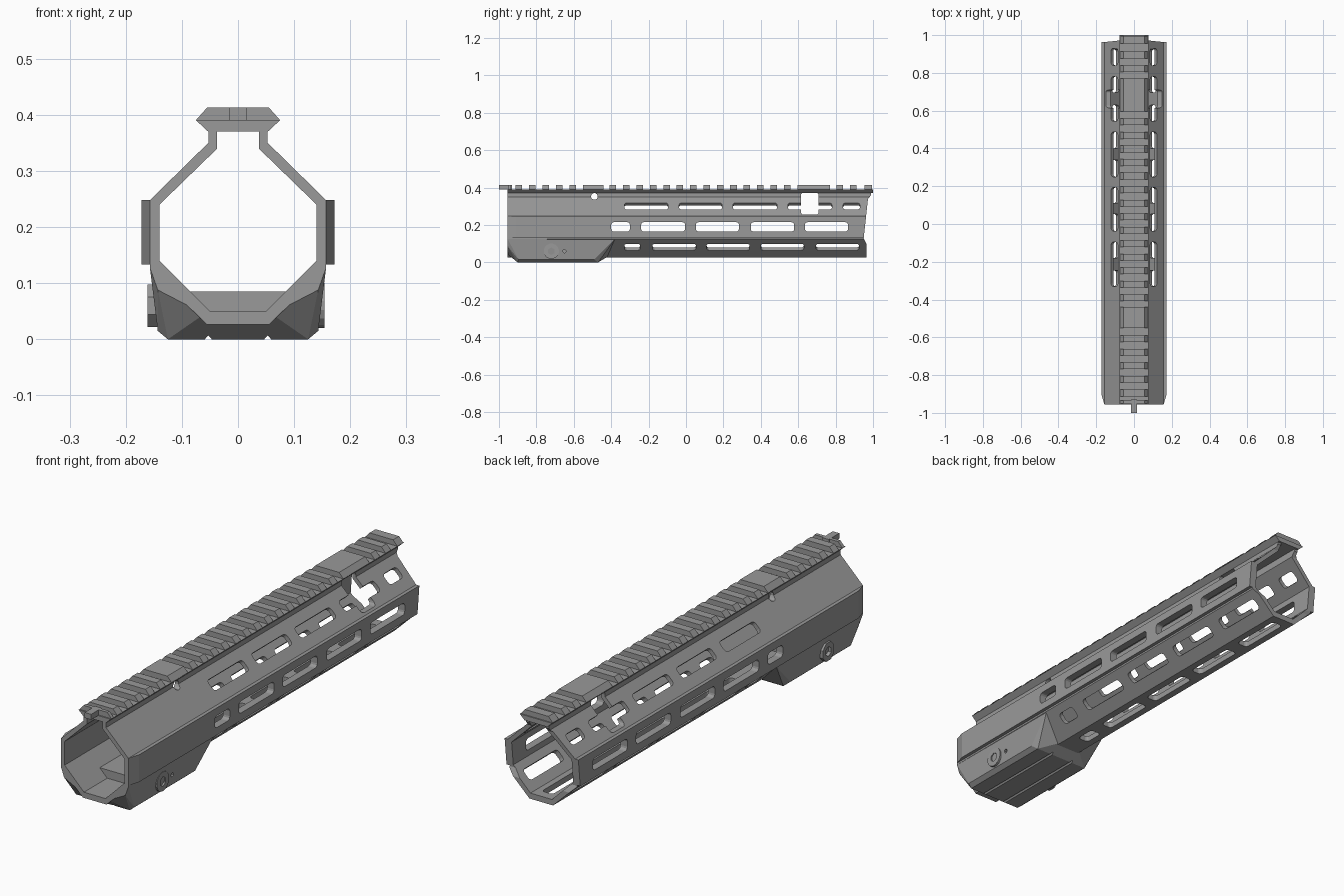
import bpy, bmesh, math
from mathutils import Matrix, Vector

if "Cube" in bpy.data.objects:
    bpy.data.objects.remove(bpy.data.objects["Cube"])

metal = bpy.data.materials.new("anodised_grey")
metal.diffuse_color = (0.32, 0.32, 0.32, 1)
metal.use_nodes = True
metal.node_tree.nodes["Principled BSDF"].inputs["Base Color"].default_value = metal.diffuse_color


def finish(bm, name):
    bmesh.ops.recalc_face_normals(bm, faces=bm.faces)
    me = bpy.data.meshes.new(name)
    bm.to_mesh(me)
    bm.free()
    me.materials.append(metal)
    ob = bpy.data.objects.new(name, me)
    bpy.context.collection.objects.link(ob)
    return ob


def add_prism(bm, pts, d0, d1, matrix):
    """Prism from a 2D outline along local z, placed by a matrix."""
    a = [bm.verts.new(matrix @ Vector((x, y, d0))) for x, y in pts]
    b = [bm.verts.new(matrix @ Vector((x, y, d1))) for x, y in pts]
    bm.faces.new(a)
    bm.faces.new(b)
    n = len(pts)
    for i in range(n):
        bm.faces.new((a[i], a[(i + 1) % n], b[(i + 1) % n], b[i]))


def basis(u, v, w, o=(0, 0, 0)):
    return Matrix.Translation(o) @ Matrix((u, v, w)).transposed().to_4x4()


ALONG_Y = basis((1, 0, 0), (0, 0, 1), (0, 1, 0))
ALONG_X = basis((0, 1, 0), (0, 0, 1), (1, 0, 0))


def prism(name, pts, d0, d1, matrix):
    bm = bmesh.new()
    add_prism(bm, pts, d0, d1, matrix)
    return finish(bm, name)


def mirrored(half):
    return half + [(-x, z) for x, z in reversed(half)]


def rect(x0, x1, y0, y1):
    return [(x0, y0), (x1, y0), (x1, y1), (x0, y1)]


def rounded(length, width, r=0.014, seg=3):
    pts = []
    for k, (sx, sy) in enumerate(((1, 1), (-1, 1), (-1, -1), (1, -1))):
        for i in range(seg + 1):
            a = math.pi / 2 * (k + i / seg)
            pts.append((sx * (length / 2 - r) + r * math.cos(a),
                        sy * (width / 2 - r) + r * math.sin(a)))
    return pts


def circle(y, z, r, n):
    return [(y + r * math.cos(math.tau * (i + .5) / n), z + r * math.sin(math.tau * (i + .5) / n)) for i in range(n)]


def cut(target, *cutters):
    for c in cutters:
        m = target.modifiers.new("cut", 'BOOLEAN')
        m.operation, m.solver, m.object = 'DIFFERENCE', 'EXACT', c
        bpy.context.view_layer.objects.active = target
        bpy.ops.object.modifier_apply(modifier=m.name)


# Cutters: bore, slanted rear end, windows and pin holes
bore = prism("bore_cutter", mirrored([(.037, .37), (.037, .34), (.14, .24), (.14, .14), (.05, .05)]), -1.2, 1.2, ALONG_Y)
rear = prism("rear_cutter", [(.965, -.1), (.965, .1), (.95, .13), (.973, .34), (.99, .36), (.99, .5),
                             (1.2, .5), (1.2, -.1)], -.4, .4, ALONG_X)
window = prism("window_cutter", rounded(.095, .117), -.4, .4,
               Matrix.Translation((0, .662, .314)) @ ALONG_X)
pins = prism("pin_hole_cutter", circle(-.49, .353, .018, 12), -.4, .4, ALONG_X)

side_y = [(-.40, -.30), (-.24, -.005), (.053, .283), (.347, .578), (.636, .866)]
upper_y = [(-.33, -.096), (-.037, .193), (.25, .487), (.545, .78), (.84, .93)]
lower_y = [(-.33, -.245), (-.18, .053), (.11, .34), (.40, .63), (.695, .925)]
bm = bmesh.new()
h = math.sqrt(.5)


def slot(y0, y1, x, z, nx, nz):
    m = basis((0, 1, 0), (-nz, 0, nx), (nx, 0, nz), (x, (y0 + y1) / 2, z))
    add_prism(bm, rounded(y1 - y0, .05), -.03, .03, m)


for s in (1, -1):
    for y in side_y:
        slot(*y, s * .156, .19, s, 0)
    for y in upper_y:
        slot(*y, s * .1, .297, s * h, h)
    for y in lower_y:
        slot(*y, s * .105, .09, s * h, -h)
for y in lower_y:
    slot(*y, 0, .04, 0, -1)
slots = finish(bm, "slot_cutter")

# Octagonal tube with its neck
tube = prism("handguard_tube", mirrored([(.053, .375), (.053, .35), (.157, .248), (.157, .125), (.055, .026)]),
             -.955, 1.0, ALONG_Y)
cut(tube, bore, rear, slots, window, pins)

# Raised side bands, bevelled at the front
for s, name in ((1, "right_side_band"), (-1, "left_side_band")):
    band = prism(name, [(s * x, y) for x, y in ((.15, -.955), (.157, -.955), (.172, -.905), (.172, 1), (.15, 1))],
                 .133, .248, Matrix.Identity(4))
    cut(band, bore, rear, slots)

# Rail base and its cross teeth
base = prism("rail_base", mirrored([(.0755, .391), (.053, .37)]), -.955, .985, ALONG_Y)
bm = bmesh.new()
tooth = mirrored([(.055, .413), (.0755, .39)])
spans = [(-.95, -.935), (-.55, -.44), (.595, .77), (.955, .995)]
spans += [(-.912 + .072 * i, -.877 + .072 * i) for i in range(5)]
spans += [(-.408 + .0716 * i, -.373 + .0716 * i) for i in range(14)]
spans += [(.805 + .072 * i, .84 + .072 * i) for i in range(2)]
for y0, y1 in spans:
    add_prism(bm, tooth, y0, y1, ALONG_Y)
finish(bm, "rail_teeth")
prism("rail_rear_end", mirrored([(.0755, .391), (.053, .37)]), .97, 1.0, ALONG_Y)
prism("front_tab", rect(-.015, .015, .39, .413), -1.0, -.93, ALONG_Y)

# Faceted clamp housing below the front end
bm = bmesh.new()
for s in (1, -1):
    for x, y, z in ((.157, -.955, .128), (.143, -.955, .088), (.06, -.955, .045), (.143, -.895, .015),
                    (.125, -.9, 0), (.03, -.9, 0), (.125, -.47, 0), (.143, -.49, .015),
                    (.143, -.41, .1), (.155, -.38, .125), (.055, -.42, .03)):
        bm.verts.new((s * x, y, z))
res = bmesh.ops.convex_hull(bm, input=bm.verts)
bmesh.ops.dissolve_limit(bm, angle_limit=.02, verts=bm.verts, edges=bm.edges)
housing = finish(bm, "clamp_housing")
grooves = []
for s in (1, -1):
    grooves.append(prism("groove_cutter", [(s * .053 - .008, -.002), (s * .053 + .008, -.002), (s * .053, .007)],
                         -1, -.3, ALONG_Y))
screw_hole = prism("small_hole_cutter", circle(-.65, .06, .009, 8), .13, .4, ALONG_X)
cut(housing, bore, screw_hole, *grooves)

# Inner seat across the floor of the bore
prism("inner_seat", mirrored([(.088, .085), (.053, .05)]), -.80, -.62, ALONG_Y)

# Clamp bolts with hex sockets
socket = prism("socket_cutter", circle(-.72, .06, .02, 6), -.4, .4, ALONG_X)
for name, x0, x1 in (("right_bolt", .138, .154), ("left_nut", -.161, -.138)):
    bolt = prism(name, circle(-.72, .06, .041, 8 if x0 < 0 else 16), x0, x1, ALONG_X)
    cut(bolt, socket)

# Remove the cutters
for ob in list(bpy.data.objects):
    if "cutter" in ob.name:
        bpy.data.objects.remove(ob)
